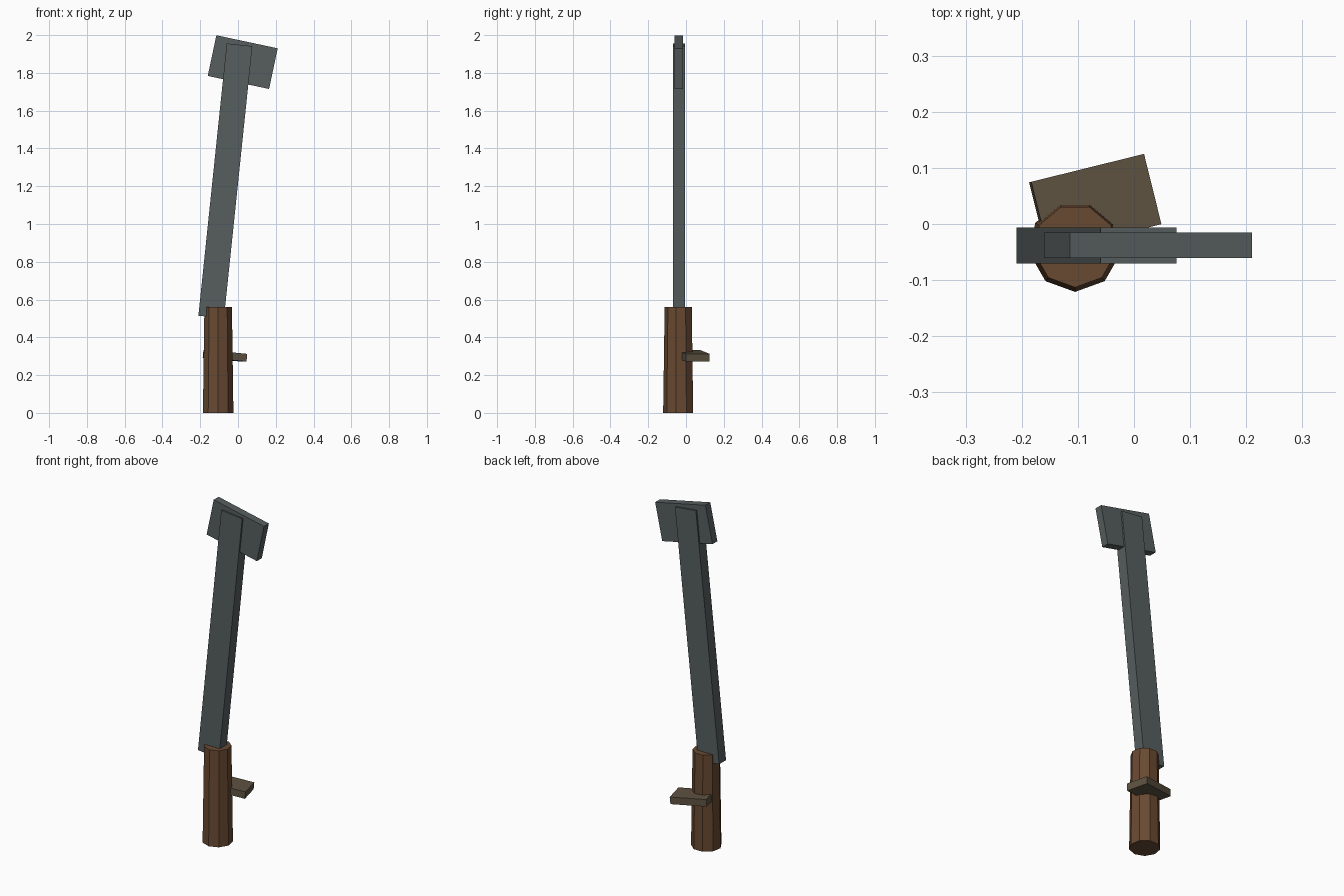
import bpy
import math

if "Cube" in bpy.data.objects:
    bpy.data.objects.remove(bpy.data.objects["Cube"])


def material(name, color):
    m = bpy.data.materials.new(name)
    m.diffuse_color = (*color, 1)
    m.use_nodes = True
    m.node_tree.nodes["Principled BSDF"].inputs["Base Color"].default_value = m.diffuse_color
    return m


steel = material("dark steel", (0.095, 0.112, 0.112))
wood = material("brown wood", (0.14, 0.068, 0.032))
drab = material("drab wood", (0.112, 0.085, 0.054))


def box(name, size, loc, rot, mat):
    bpy.ops.mesh.primitive_cube_add(size=1, location=loc, rotation=rot)
    ob = bpy.context.object
    ob.name = name
    ob.scale = size
    bpy.ops.object.transform_apply(location=False, rotation=False, scale=True)
    ob.data.materials.append(mat)
    return ob


# Tapered nine-sided grip with one corner facing the front
bpy.ops.mesh.primitive_cone_add(vertices=9, radius1=0.082, radius2=0.074, depth=0.56,
                                location=(-0.105, -0.039, 0.28), rotation=(0, 0, math.pi))
grip = bpy.context.object
grip.name = "grip"
grip.data.materials.append(wood)

# Long leaning blade
box("blade", (0.136, 0.064, 1.449), (-0.067, -0.038, 1.228),
    (0, math.radians(5.95), 0), steel)

# Slanted head plate at the tip
box("head_plate", (0.332, 0.045, 0.22), (0.025, -0.038, 1.857),
    (0, math.radians(12), 0), steel)

# Skewed side peg through the grip
box("side_peg", (0.208, 0.129, 0.041), (-0.069, 0.037, 0.302),
    (0, math.radians(5.5), math.radians(13.9)), drab)
